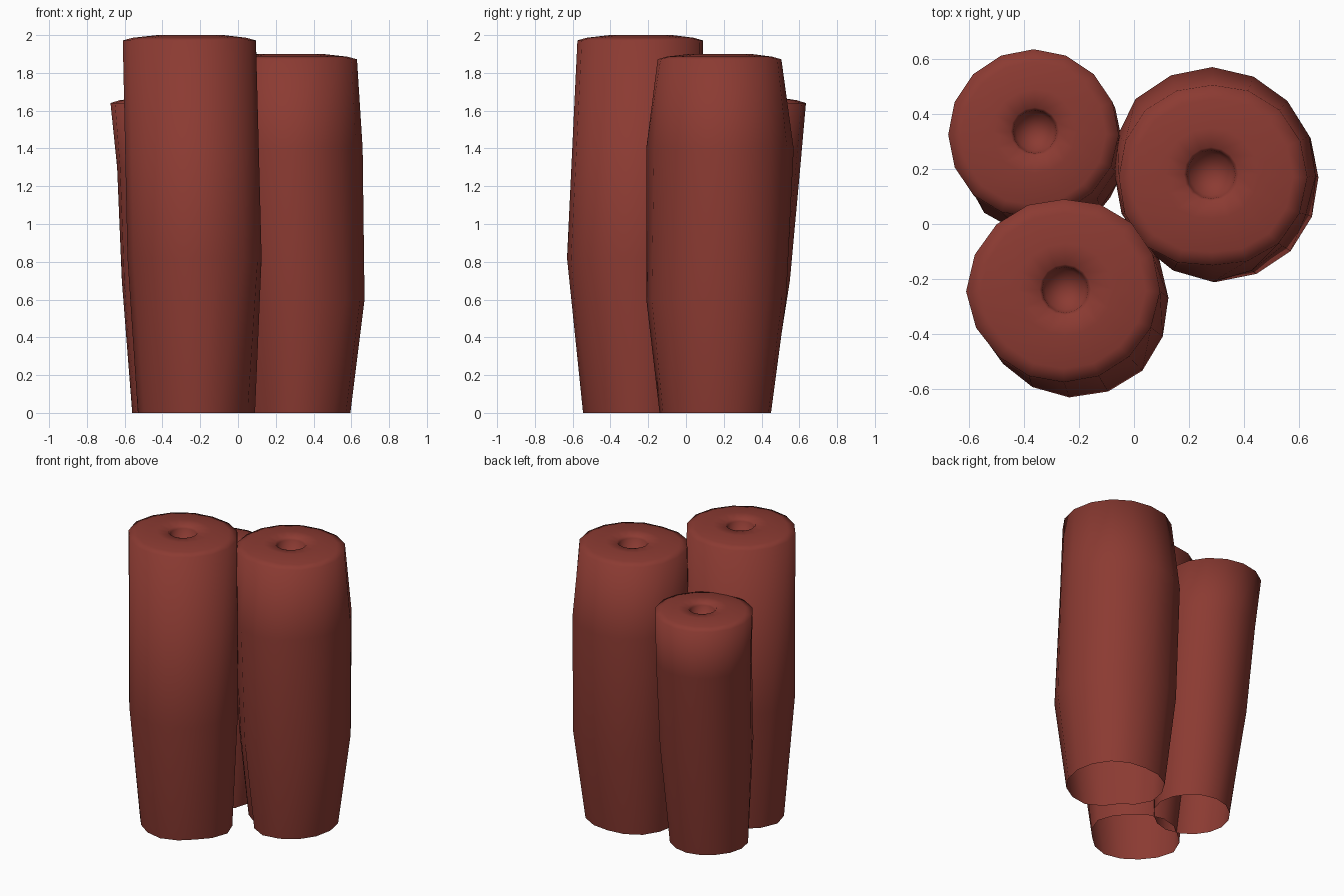
import bpy, bmesh, math

if "Cube" in bpy.data.objects:
    bpy.data.objects.remove(bpy.data.objects["Cube"])

red = bpy.data.materials.new("brick red")
red.diffuse_color = (0.26, 0.043, 0.032, 1)
red.use_nodes = True
red.node_tree.nodes["Principled BSDF"].inputs["Base Color"].default_value = red.diffuse_color
SIDES = 16


def ring(bm, x, y, z, radii, scale=1.0):
    """Slightly irregular loop; radii are given every 45 degrees from +x."""
    loop = []
    for i in range(SIDES):
        a, b = radii[i // 2], radii[((i + 1) // 2) % 8]
        r = scale * (a + b) / 2
        t = 2 * math.pi * i / SIDES
        loop.append(bm.verts.new((x + r * math.cos(t), y + r * math.sin(t), z)))
    return loop


def tube(name, body, crown, hole, hole_r):
    """Lofted tube, open at the bottom, with a domed top and a small socket.
    body: rings (x, y, z, radii) from bottom to rim."""
    bm = bmesh.new()
    loops = [ring(bm, *b) for b in body]
    x, y, z, radii = body[-1]
    hx, hy = hole
    # domed top
    loops.append(ring(bm, x, y, z + (crown - z) * 0.5, radii, 0.85))
    loops.append(ring(bm, hx, hy, crown, radii, 0.5))
    # round socket
    for dz, k in ((0.004, 1.1), (0.02, 0.98), (0.08, 0.85)):
        loops.append(ring(bm, hx, hy, crown - dz, [hole_r * k] * 8))
    for a, b in zip(loops, loops[1:]):
        for i in range(SIDES):
            j = (i + 1) % SIDES
            bm.faces.new((a[i], a[j], b[j], b[i]))
    # socket floor
    tip = bm.verts.new((hx, hy, crown - 0.1))
    for i in range(SIDES):
        bm.faces.new((loops[-1][i], loops[-1][(i + 1) % SIDES], tip))
    for f in bm.faces:
        f.smooth = True
    mesh = bpy.data.meshes.new(name)
    bm.to_mesh(mesh)
    bm.free()
    mesh.materials.append(red)
    bpy.context.collection.objects.link(bpy.data.objects.new(name, mesh))


# tall front tube
tube("front_tube",
     [(-0.215, -0.245, 0, (.305, .27, .28, .265, .315, .295, .30, .27)),
      (-0.235, -0.268, 0.82, (.36, .35, .35, .35, .35, .34, .362, .375)),
      (-0.255, -0.245, 1.972, (.35, .35, .335, .345, .355, .335, .33, .335))],
     2.0, (-0.25, -0.24), 0.085)

# wide right tube
tube("right_tube",
     [(0.285, 0.16, 0, (.31, .31, .29, .31, .30, .23, .30, .31)),
      (0.30, 0.17, 0.6, (.37, .37, .36, .385, .36, .33, .38, .38)),
      (0.285, 0.175, 1.4, (.375, .385, .395, .395, .355, .36, .385, .36)),
      (0.285, 0.17, 1.872, (.345, .345, .335, .345, .34, .35, .32, .34))],
     1.9, (0.28, 0.18), 0.09)

# short back tube, leaning outwards
tube("back_tube",
     [(-0.31, 0.19, 0, (.25, .25, .25, .24, .25, .25, .25, .235)),
      (-0.325, 0.26, 0.7, (.29, .285, .29, .29, .29, .31, .29, .285)),
      (-0.345, 0.305, 1.3, (.30, .30, .30, .30, .295, .31, .30, .30)),
      (-0.365, 0.325, 1.64, (.31, .31, .31, .31, .31, .31, .30, .30))],
     1.67, (-0.36, 0.335), 0.08)
